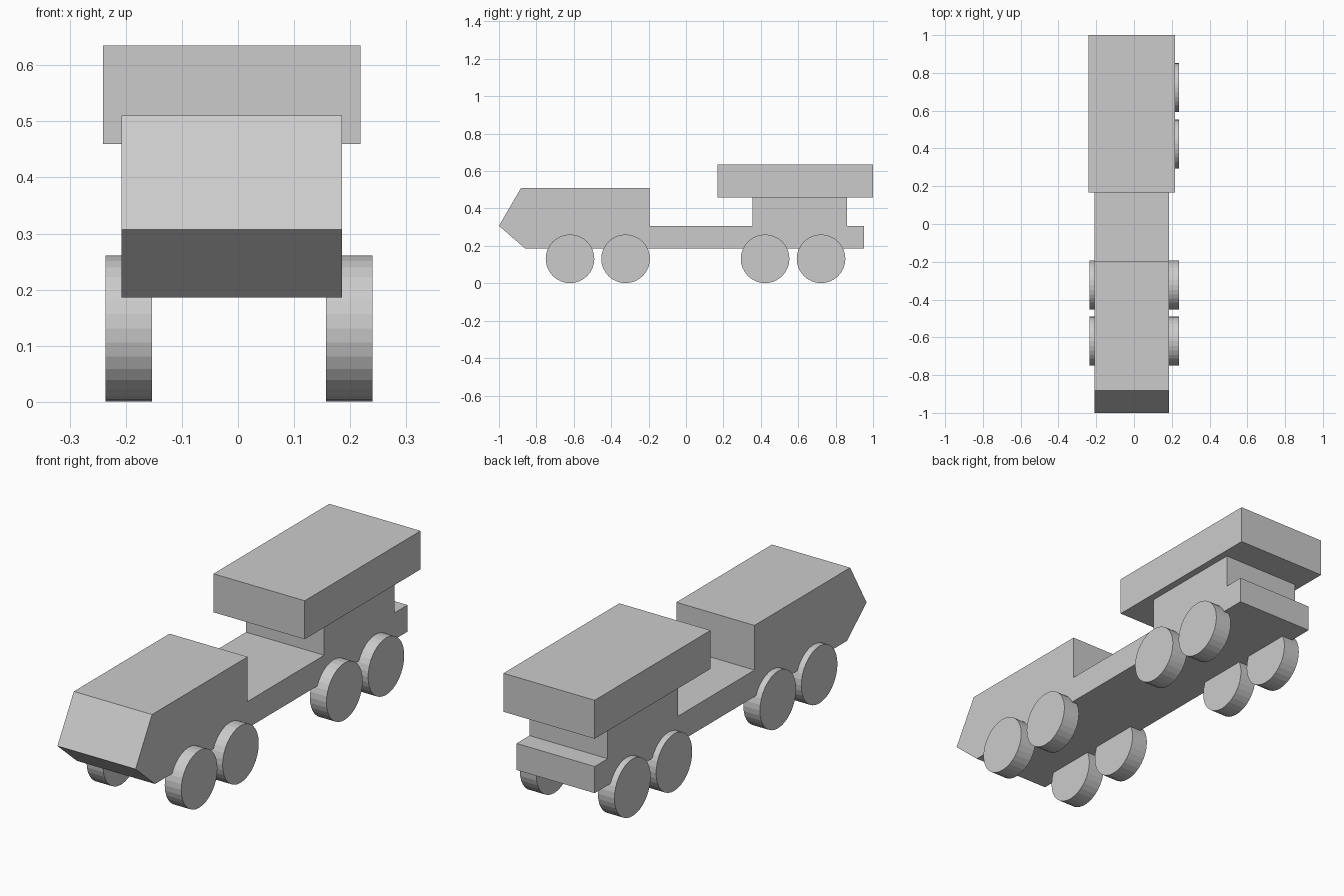
import bpy
import bmesh
from math import pi
from mathutils import Matrix

cube = bpy.data.objects.get("Cube")
if cube:
    bpy.data.objects.remove(cube, do_unlink=True)

grey = bpy.data.materials.new("light_grey")
grey.use_nodes = True
colour = (0.6, 0.6, 0.6, 1)
grey.diffuse_color = colour
grey.node_tree.nodes["Principled BSDF"].inputs["Base Color"].default_value = colour


def finish(name, bm):
    """Turn a bmesh into a flat shaded grey object."""
    bmesh.ops.recalc_face_normals(bm, faces=bm.faces)
    mesh = bpy.data.meshes.new(name)
    bm.to_mesh(mesh)
    bm.free()
    mesh.materials.append(grey)
    obj = bpy.data.objects.new(name, mesh)
    bpy.context.collection.objects.link(obj)
    return obj


def extrude_profile(name, profile, x0, x1):
    """Extrude a side outline of (y, z) points from x0 to x1."""
    bm = bmesh.new()
    face = bm.faces.new([bm.verts.new((x0, y, z)) for y, z in profile])
    result = bmesh.ops.extrude_face_region(bm, geom=[face], use_keep_orig=True)
    moved = [v for v in result["geom"] if isinstance(v, bmesh.types.BMVert)]
    bmesh.ops.translate(bm, verts=moved, vec=(x1 - x0, 0, 0))
    return finish(name, bm)


def wheel(name, x, y, radius=0.13, width=0.083):
    bm = bmesh.new()
    bmesh.ops.create_cone(bm, cap_ends=True, segments=32, radius1=radius,
                          radius2=radius, depth=width,
                          matrix=Matrix.Rotation(pi / 2, 4, "Y"))
    obj = finish(name, bm)
    obj.location = (x, y, radius + 0.001)


# Cab with pointed nose, low bed, rear pedestal and tail in one outline
cab_top, bed_top, bottom, pedestal_top = 0.51, 0.307, 0.186, 0.46
extrude_profile("truck_body", [
    (-1, bed_top), (-0.882, cab_top), (-0.195, cab_top), (-0.195, bed_top),
    (0.355, bed_top), (0.355, pedestal_top), (0.86, pedestal_top),
    (0.86, bed_top), (0.953, bed_top), (0.953, bottom), (-0.86, bottom),
], -0.208, 0.185)

# Wide box overhanging the pedestal
extrude_profile("launcher_box", [
    (0.168, pedestal_top), (0.168, 0.635), (1, 0.635), (1, pedestal_top),
], -0.241, 0.218)

# Four axles
for side, x in (("left", 0.198), ("right", -0.195)):
    for number, y in enumerate((-0.62, -0.323, 0.423, 0.722), start=1):
        wheel(f"{side}_wheel_{number}", x, y)
